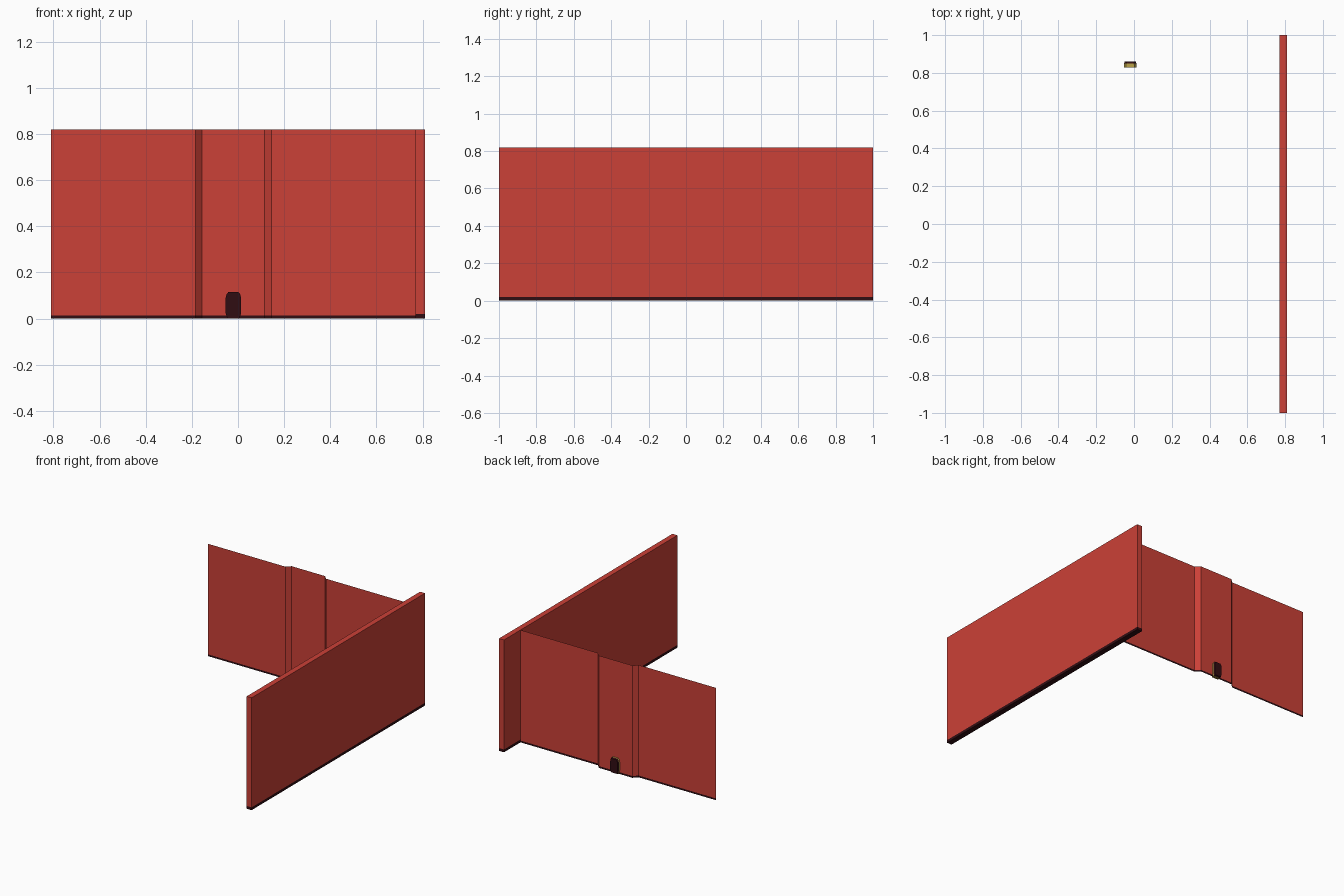
import bpy, bmesh

if "Cube" in bpy.data.objects:
    bpy.data.objects.remove(bpy.data.objects["Cube"])

def mat(name, c):
    m = bpy.data.materials.new(name)
    m.diffuse_color = (*c, 1)
    m.use_nodes = True
    m.node_tree.nodes["Principled BSDF"].inputs["Base Color"].default_value = m.diffuse_color
    return m

RED = mat("red_paint", (0.6, 0.052, 0.038))
DARK = mat("dark_trim", (0.03, 0.004, 0.006))
GOLD = mat("olive_rim", (0.45, 0.33, 0.06))

H = 0.82

def finish(name, bm, mats):
    me = bpy.data.meshes.new(name)
    bm.to_mesh(me)
    bm.free()
    for m in mats:
        me.materials.append(m)
    ob = bpy.data.objects.new(name, me)
    bpy.context.collection.objects.link(ob)
    return ob

def wall(name, outline, trim, closed):
    """Extrude a plan outline upward, with a dark band of height trim at the base."""
    bm = bmesh.new()
    rows = [[bm.verts.new((x, y, z)) for x, y in outline] for z in (0, trim, H)]
    n = len(outline)
    for k in range(2):
        for i in range(n if closed else n - 1):
            j = (i + 1) % n
            f = bm.faces.new((rows[k][i], rows[k][j], rows[k + 1][j], rows[k + 1][i]))
            f.material_index = 1 - k
    if closed:
        bm.faces.new(rows[0][::-1]).material_index = 1
        bm.faces.new(rows[2])
    return finish(name, bm, [RED, DARK])

# Thick side wall
wall("side_wall", [(0.77, -1), (0.81, -1), (0.81, 1), (0.77, 1)], 0.02, True)

# Thin back wall with a shallow recessed bay
wall("back_wall", [(-0.81, 0.81), (-0.185, 0.81), (-0.155, 0.84),
                   (0.115, 0.84), (0.145, 0.81), (0.77, 0.81)], 0.013, False)

# Small arched opening at the foot of the bay: tapered rim with dark faces
half = [(0.026, 0), (0.034, 0.025), (0.034, 0.088), (0.030, 0.105), (0.022, 0.115)]
loop = half + [(-x, z) for x, z in reversed(half)]
bm = bmesh.new()
rings = [[bm.verts.new((-0.02 + x * s, y, 0.058 + (z - 0.058) * s)) for x, z in loop]
         for y, s in ((0.829, 1.0), (0.849, 0.96), (0.861, 0.88))]
n = len(loop)
for k in range(2):
    for i in range(n):
        j = (i + 1) % n
        f = bm.faces.new((rings[k][i], rings[k + 1][i], rings[k + 1][j], rings[k][j]))
        f.material_index = k
bm.faces.new(rings[0]).material_index = 1
bm.faces.new(rings[2][::-1]).material_index = 1
bmesh.ops.recalc_face_normals(bm, faces=bm.faces)
finish("small_arched_opening", bm, [GOLD, DARK])
